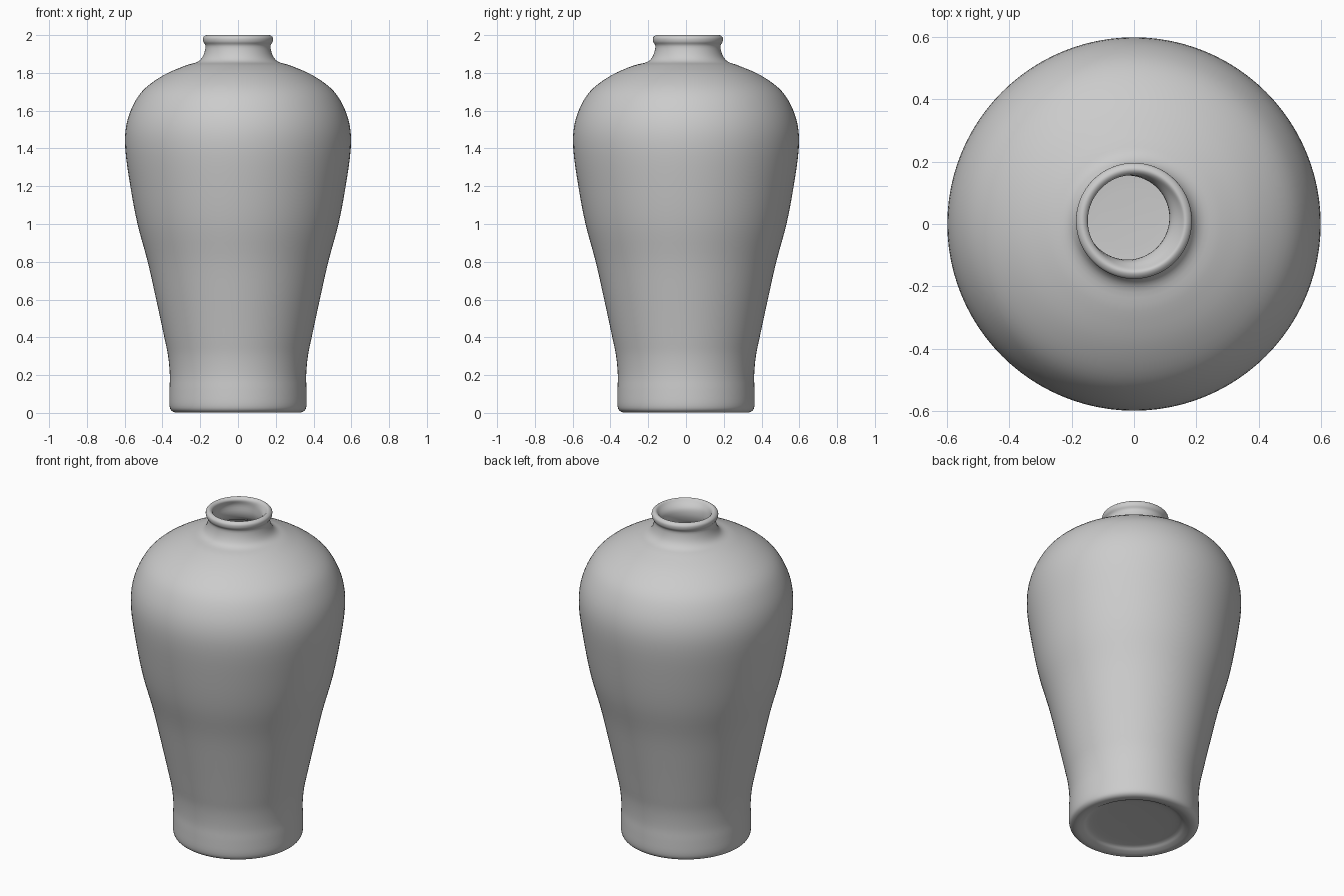
import bpy, bmesh, math
from mathutils import Vector

cube = bpy.data.objects.get("Cube")
if cube:
    bpy.data.objects.remove(cube, do_unlink=True)

SIDES = 96
STEPS = 4

# Profile sections as (radius, height), each with its own slightly off axis
foot = [(0.0, 0.035), (0.15, 0.033), (0.25, 0.028), (0.285, 0.012),
        (0.32, 0.002), (0.35, 0.01), (0.363, 0.04)]
body = [(0.363, 0.12), (0.361, 0.2), (0.37, 0.3), (0.39, 0.4), (0.433, 0.6),
        (0.478, 0.8), (0.532, 1.0), (0.57, 1.2), (0.597, 1.4), (0.59, 1.53),
        (0.55, 1.64), (0.49, 1.72), (0.39, 1.79), (0.28, 1.838)]
neck = [(0.215, 1.858), (0.185, 1.89), (0.172, 1.94), (0.184, 1.965),
        (0.184, 1.988), (0.165, 2.0), (0.148, 1.985)]
hollow = [(0.137, 1.95), (0.139, 1.89), (0.18, 1.84), (0.36, 1.75),
          (0.53, 1.5), (0.5, 1.1), (0.4, 0.6), (0.3, 0.16), (0.2, 0.1), (0.0, 0.09)]

sections = [(foot, 0, 0), (body, 0, 0), (neck, 0, 0.01), (hollow, -0.02, 0.02)]
points = [Vector((r, z, cx, cy)) for pts, cx, cy in sections for r, z in pts]


def smooth_path(pts, steps):
    """Catmull-Rom curve through the points."""
    ext = [pts[0]] + pts + [pts[-1]]
    path = []
    for a, b, c, d in zip(ext, ext[1:], ext[2:], ext[3:]):
        for i in range(steps):
            t = i / steps
            path.append(0.5 * (2 * b + (c - a) * t
                               + (2 * a - 5 * b + 4 * c - d) * t ** 2
                               + (3 * b - a - 3 * c + d) * t ** 3))
    return path + [pts[-1]]


def lathe(name, path, material):
    bm = bmesh.new()
    rings = []
    for r, z, cx, cy in path:
        if r < 1e-4:
            rings.append([bm.verts.new((cx, cy, z))] * SIDES)
            continue
        angles = [math.tau * i / SIDES for i in range(SIDES)]
        rings.append([bm.verts.new((cx + r * math.cos(a), cy + r * math.sin(a), z))
                      for a in angles])
    for low, high in zip(rings, rings[1:]):
        for i in range(SIDES):
            j = (i + 1) % SIDES
            # Repeated pole vertices collapse quads to triangles
            bm.faces.new(dict.fromkeys((low[i], low[j], high[j], high[i])))
    bmesh.ops.recalc_face_normals(bm, faces=bm.faces)
    mesh = bpy.data.meshes.new(name)
    bm.to_mesh(mesh)
    bm.free()
    mesh.materials.append(material)
    mesh.shade_smooth()
    obj = bpy.data.objects.new(name, mesh)
    bpy.context.collection.objects.link(obj)
    return obj


# Plain grey clay
clay = bpy.data.materials.new("grey_clay")
clay.use_nodes = True
colour = (0.6, 0.6, 0.6, 1)
clay.diffuse_color = colour
clay.node_tree.nodes["Principled BSDF"].inputs["Base Color"].default_value = colour

# Hollow vase with foot, shoulder, neck and rolled lip
lathe("vase", smooth_path(points, STEPS), clay)
